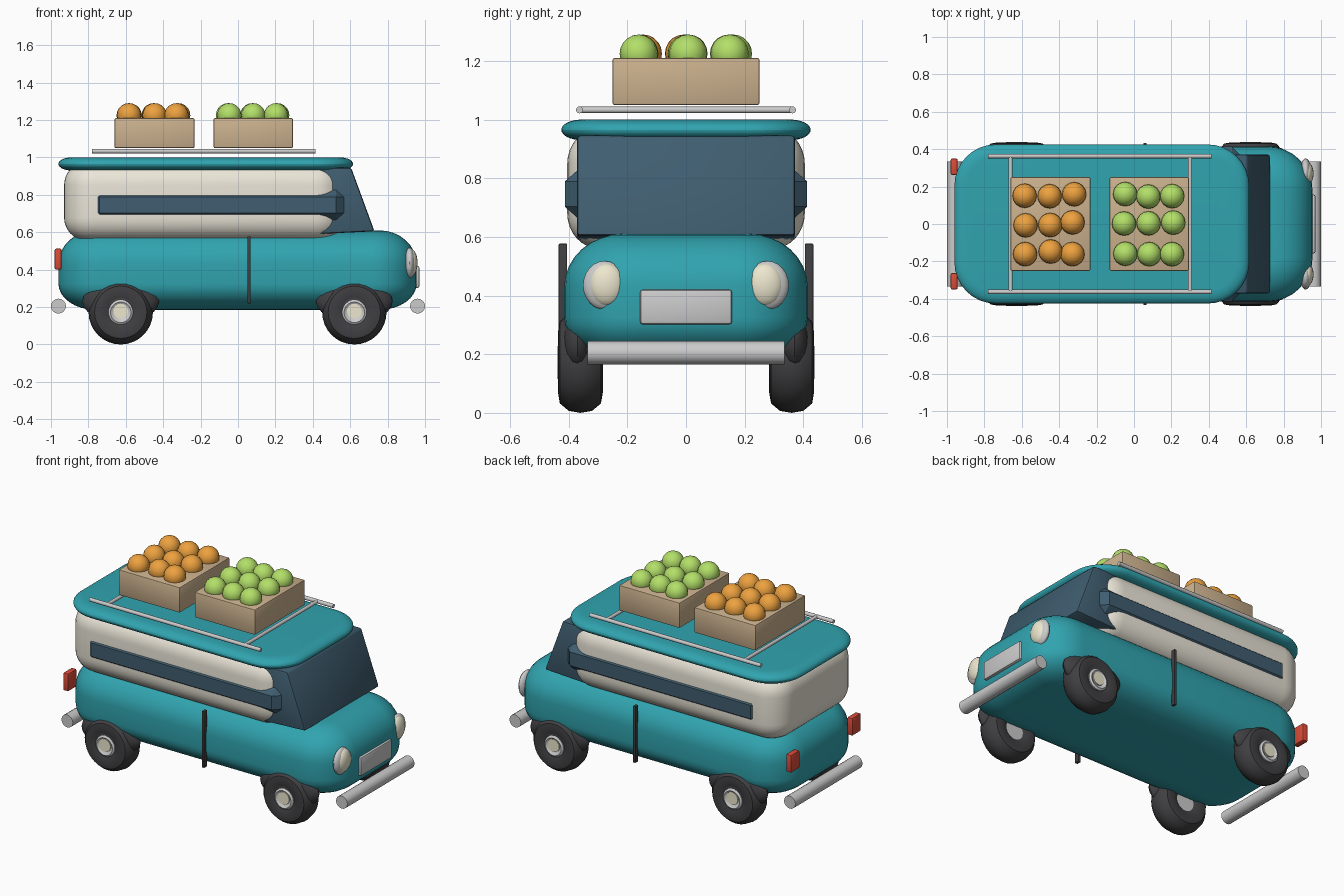
import bpy, bmesh, math, random
from mathutils import Matrix, Vector

if "Cube" in bpy.data.objects:
    bpy.data.objects.remove(bpy.data.objects["Cube"])

random.seed(4)
HALF = math.pi / 2


def mat(name, r, g, b):
    m = bpy.data.materials.new(name)
    m.diffuse_color = (r, g, b, 1)
    m.use_nodes = True
    m.node_tree.nodes["Principled BSDF"].inputs["Base Color"].default_value = m.diffuse_color
    return m


TEAL = mat("teal paint", 0.03, 0.37, 0.43)
CREAM = mat("cream paint", 0.83, 0.79, 0.69)
GLASS = mat("dark glass", 0.05, 0.11, 0.16)
RUBBER = mat("rubber", 0.05, 0.048, 0.052)
RED = mat("red lens", 0.7, 0.07, 0.04)
WOOD = mat("crate wood", 0.6, 0.44, 0.27)
ORANGE = mat("orange fruit", 0.85, 0.36, 0.05)
GREEN = mat("green fruit", 0.45, 0.74, 0.14)
LAMP = mat("lamp glass", 0.85, 0.8, 0.62)


def finish(name, bm, m=None, angle=40):
    bmesh.ops.recalc_face_normals(bm, faces=bm.faces)
    me = bpy.data.meshes.new(name)
    bm.to_mesh(me)
    bm.free()
    ob = bpy.data.objects.new(name, me)
    bpy.context.collection.objects.link(ob)
    if m:
        me.materials.append(m)
    if angle:
        bpy.ops.object.select_all(action='DESELECT')
        ob.select_set(True)
        bpy.context.view_layer.objects.active = ob
        bpy.ops.object.shade_smooth_by_angle(angle=math.radians(angle))
    return ob


def rounded_box(name, x, y, z, plan, edge, top, bottom, m, n=8, angle=40):
    """Box with a rounded outline (plan) and softened rims (edge inset, top/bottom height)."""
    bm = bmesh.new()
    cx, cy = sum(x) / 2, sum(y) / 2
    hx, hy = (x[1] - x[0]) / 2 - plan, (y[1] - y[0]) / 2 - plan
    quarter = [HALF * i / n for i in range(n + 1)]
    profile = [(-t, z[0] + bottom - bottom * math.sin(t)) for t in reversed(quarter)]
    profile += [(t, z[1] - top + top * math.sin(t)) for t in quarter]
    rings = []
    for t, h in profile:
        r = plan - edge * (1 - math.cos(t)) + 1e-4
        ring = []
        for q, (sx, sy) in enumerate(((1, 1), (-1, 1), (-1, -1), (1, -1))):
            for a in quarter:
                p = q * HALF + a
                ring.append(bm.verts.new((cx + sx * hx + r * math.cos(p),
                                          cy + sy * hy + r * math.sin(p), h)))
        rings.append(ring)
    for a, b in zip(rings, rings[1:]):
        for i in range(len(a)):
            j = (i + 1) % len(a)
            bm.faces.new((a[i], a[j], b[j], b[i]))
    bm.faces.new(rings[0])
    bm.faces.new(rings[-1])
    return finish(name, bm, m, angle)


def box(name, x, y, z, m=None, bevel=0.006):
    bm = bmesh.new()
    size = (x[1] - x[0], y[1] - y[0], z[1] - z[0])
    mid = Vector((sum(x) / 2, sum(y) / 2, sum(z) / 2))
    bmesh.ops.create_cube(bm, size=1, matrix=Matrix.Translation(mid) @ Matrix.Diagonal((*size, 1)))
    bmesh.ops.bevel(bm, geom=bm.edges[:], offset=bevel, segments=2, profile=0.5, affect='EDGES')
    return finish(name, bm, m)


def rod(name, a, b, r, m=None, seg=16):
    a, b = Vector(a), Vector(b)
    d = b - a
    bm = bmesh.new()
    mx = Matrix.Translation((a + b) / 2) @ d.to_track_quat('Z', 'Y').to_matrix().to_4x4()
    bmesh.ops.create_cone(bm, cap_ends=True, segments=seg, radius1=r, radius2=r,
                          depth=d.length, matrix=mx)
    return finish(name, bm, m)


def ball(name, c, s, m, seg=20, rings=12):
    bm = bmesh.new()
    bmesh.ops.create_uvsphere(bm, u_segments=seg, v_segments=rings, radius=1,
                              matrix=Matrix.Translation(c) @ Matrix.Diagonal((*s, 1)))
    return finish(name, bm, m)


def lathe_y(name, c, profile, m, seg=32):
    """Spin a (radius, y offset) profile around the y axis through c."""
    bm = bmesh.new()
    vs = [bm.verts.new((c[0] + r, c[1] + o, c[2])) for r, o in profile]
    es = [bm.edges.new(e) for e in zip(vs, vs[1:])]
    bmesh.ops.spin(bm, geom=vs + es, cent=c, axis=(0, 1, 0), angle=2 * math.pi, steps=seg)
    bmesh.ops.remove_doubles(bm, verts=bm.verts, dist=1e-5)
    return finish(name, bm, m)


# Body, cabin and roof
rounded_box("lower_body", (-0.96, 0.955), (-0.415, 0.415), (0.185, 0.61), 0.24, 0.2, 0.18, 0.14, TEAL)
rounded_box("upper_cabin", (-0.93, 0.57), (-0.405, 0.405), (0.56, 0.97), 0.16, 0.11, 0.12, 0.12, CREAM)
rounded_box("roof", (-0.96, 0.615), (-0.425, 0.425), (0.93, 1.0), 0.22, 0.07, 0.035, 0.035, TEAL)

# Side window band, chamfered, passing through the cabin
rounded_box("side_windows", (-0.785, 0.57), (-0.413, 0.413), (0.663, 0.829),
            0.045, 0.045, 0.04, 0.04, GLASS, n=1, angle=0)

# Sloped windscreen block
bm = bmesh.new()
side = [bm.verts.new((px, -0.372, pz)) for px, pz in ((0.42, 0.59), (0.73, 0.605), (0.605, 0.945), (0.42, 0.945))]
f = bm.faces.new(side)
ext = bmesh.ops.extrude_face_region(bm, geom=[f])
bmesh.ops.translate(bm, vec=(0, 0.744, 0), verts=[v for v in ext['geom'] if isinstance(v, bmesh.types.BMVert)])
bmesh.ops.recalc_face_normals(bm, faces=bm.faces)
bmesh.ops.bevel(bm, geom=bm.edges[:], offset=0.012, segments=2, profile=0.5, affect='EDGES')
finish("windscreen", bm, GLASS)

# Wheels with arches and hubs
for x in (-0.627, 0.622):
    for s in (-1, 1):
        c = (x, s * 0.36, 0.172)
        tyre = [(0.06, -0.06), (0.10, -0.077), (0.14, -0.07), (0.165, -0.04), (0.172, 0),
                (0.165, 0.04), (0.14, 0.07), (0.10, 0.077), (0.06, 0.06)]
        lathe_y("tyre", c, tyre, RUBBER)
        ball("wheel_arch", (x, s * 0.37, 0.23), (0.205, 0.06, 0.11), RUBBER)
        lathe_y("hub_rim", c, [(0, s * 0.06), (0.045, s * 0.07), (0.055, s * 0.078),
                               (0.066, s * 0.07), (0.066, -s * 0.06), (0, -s * 0.06)], None, 24)
        rod("hub_cap", (x, s * 0.40, 0.178), (x, s * 0.435, 0.178), 0.04, LAMP)

# Mirrored small parts: door seams, headlights, tail lights
for s in (-1, 1):
    box("door_seam", (0.05, 0.068), sorted((s * 0.405, s * 0.434)), (0.22, 0.577), RUBBER, 0.003)
    ball("headlight_rim", (0.918, s * 0.278, 0.435), (0.03, 0.073, 0.083), None)
    ball("headlight_lens", (0.925, s * 0.27, 0.437), (0.035, 0.062, 0.073), LAMP)
    box("tail_light", (-0.98, -0.943), sorted((s * 0.262, s * 0.35)), (0.4, 0.512), RED, 0.008)
    rod("bumper", (s * 0.96, -0.335, 0.205), (s * 0.96, 0.335, 0.205), 0.04)
    rod("rack_rail", (-0.78, s * 0.363, 1.033), (0.415, s * 0.363, 1.033), 0.012, seg=12)

box("number_plate", (0.94, 0.97), (-0.157, 0.157), (0.302, 0.42), None, 0.01)

for x in (-0.66, 0.3):
    rod("rack_crossbar", (x, -0.363, 1.033), (x, 0.363, 1.033), 0.011, seg=12)

# Crates of fruit
for x0, x1, m in ((-0.66, -0.233, ORANGE), (-0.13, 0.293, GREEN)):
    box("crate", (x0, x1), (-0.25, 0.25), (1.05, 1.21), WOOD)
    for i in (-1, 0, 1):
        for j in (-1, 0, 1):
            c = ((x0 + x1) / 2 - 0.005 + i * 0.127 + random.uniform(-0.007, 0.007),
                 j * 0.153 + random.uniform(-0.01, 0.01), 1.225)
            ball("fruit", c, (0.065, 0.065, 0.065), m, 16, 10)
